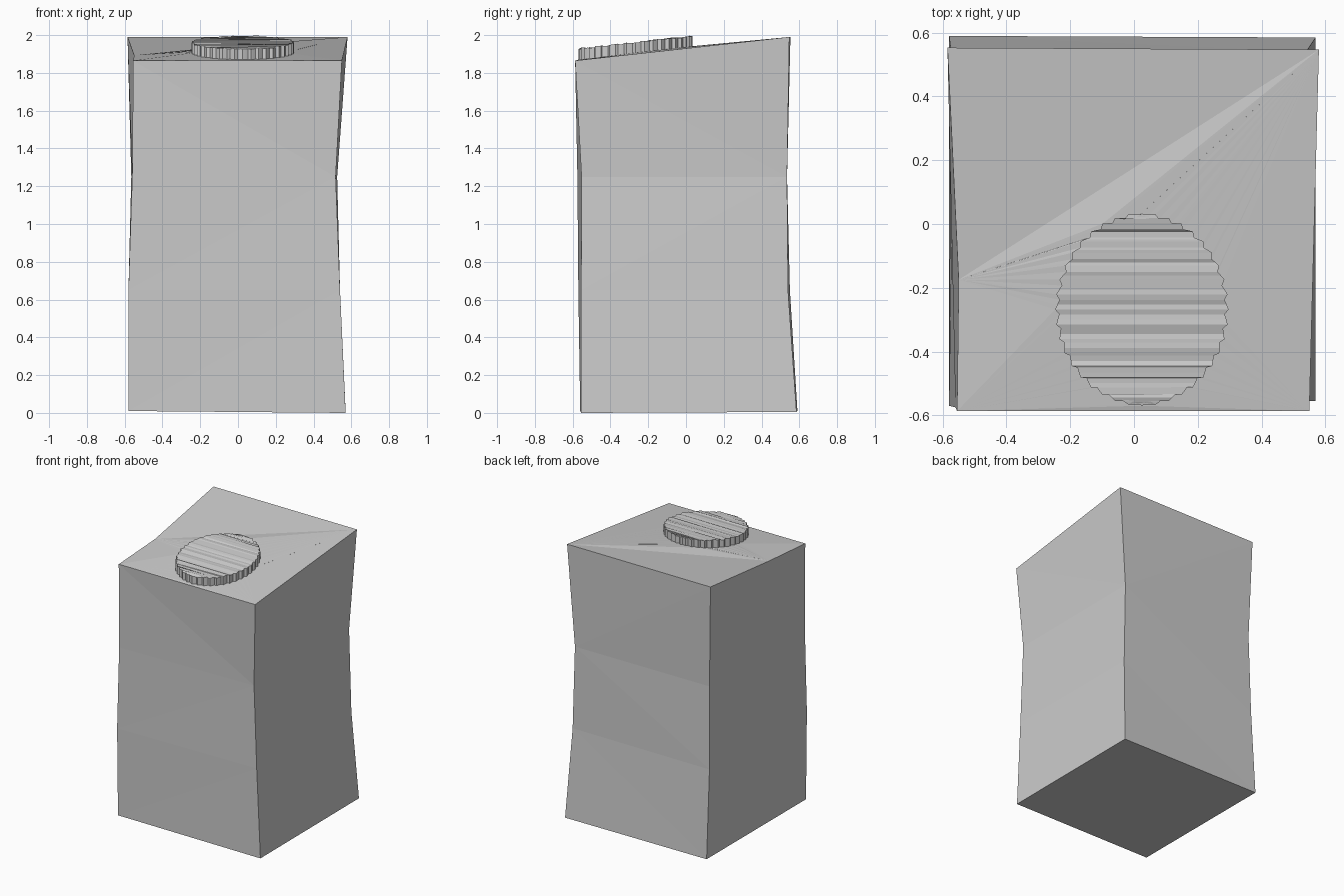
import bpy, bmesh, math, random

random.seed(4)
cube = bpy.data.objects.get("Cube")
if cube:
    bpy.data.objects.remove(cube, do_unlink=True)

grey = bpy.data.materials.new("plain grey")
grey.use_nodes = True
COLOUR = (0.6, 0.6, 0.6, 1)
grey.diffuse_color = COLOUR
grey.node_tree.nodes["Principled BSDF"].inputs["Base Color"].default_value = COLOUR


def finish(bm, name):
    bmesh.ops.recalc_face_normals(bm, faces=bm.faces)
    mesh = bpy.data.meshes.new(name)
    bm.to_mesh(mesh)
    bm.free()
    mesh.materials.append(grey)
    obj = bpy.data.objects.new(name, mesh)
    bpy.context.collection.objects.link(obj)
    return obj


# Outline of the round lid: a slightly oval ring with small notches
STEPS = 120
outline = []
for i in range(STEPS):
    a = -math.pi / 2 + 2 * math.pi * i / STEPS
    notch = 0.012 * (min(i, STEPS - i) % 3) / 2
    outline.append((0.025 + (0.272 - notch) * math.cos(a),
                    -0.268 + (0.302 - notch) * math.sin(a)))


def base_height(y):
    return 1.87 + (y + 0.57) * 0.118


# Box body: warped rings of corners (front left, front right, back right, back left as seen)
bm = bmesh.new()
levels = [
    [(-0.58, -0.56, 0.01), (0.57, -0.555, 0), (0.57, 0.585, 0.005), (-0.58, 0.59, 0.01)],
    [(-0.58, -0.57, 0.65), (0.54, -0.555, 0.65), (0.54, 0.54, 0.65), (-0.575, 0.55, 0.65)],
    [(-0.56, -0.575, 1.25), (0.517, -0.553, 1.25), (0.525, 0.535, 1.25), (-0.565, 0.535, 1.25)],
    [(-0.555, -0.587, 1.865), (0.55, -0.587, 1.865), (0.58, 0.547, 1.99), (-0.585, 0.553, 1.99)],
]
rings = [[bm.verts.new(p) for p in level] for level in levels]
bm.faces.new(rings[0])
dip = bm.verts.new((-0.55, -0.175, 1.893))
for r, (low, high) in enumerate(zip(rings, rings[1:])):
    for k in range(4):
        n = (k + 1) % 4
        loop = [low[k], low[n], high[n], high[k]]
        if r == 2 and k == 3:
            loop.insert(3, dip)     # left rim sags at one point
        faces = [bm.faces.new(loop)]
        bmesh.ops.triangulate(bm, faces=faces)

# Sloping top: creased fans that run from the corners to the lid
front_l, front_r, back_r, back_l = rings[-1]
bm.faces.new((dip, back_r, back_l))
seat = [bm.verts.new((x, y, base_height(y))) for x, y in outline]
anchors = [front_r, back_r, dip, front_l]
switch = [0, 28, 69, 90, STEPS]     # outline steps where the fan changes corner
for k, anchor in enumerate(anchors):
    for i in range(switch[k], switch[k + 1]):
        bm.faces.new((anchor, seat[(i + 1) % STEPS], seat[i]))
    end = seat[switch[k + 1] % STEPS]
    bm.faces.new((anchor, anchors[(k + 1) % 4], end))
finish(bm, "box_body")

# Lid: notched rim with a rough, streaked upper face
bm = bmesh.new()
low = [bm.verts.new((x, y, base_height(y))) for x, y in outline]
high = []
for x, y in outline:
    z = 1.928 + (y + 0.57) * 0.112 + random.uniform(-0.004, 0.004)
    high.append(bm.verts.new((x, y, z)))
for i in range(STEPS):
    n = (i + 1) % STEPS
    bm.faces.new((low[i], low[n], high[n], high[i]))
half = STEPS // 2
for i in range(half):
    strip = [high[i], high[i + 1]]
    for j in (STEPS - i - 1, (STEPS - i) % STEPS):
        if high[j] not in strip:
            strip.append(high[j])
    bm.faces.new(strip)
bm.faces.new(reversed(low))
finish(bm, "round_lid")
